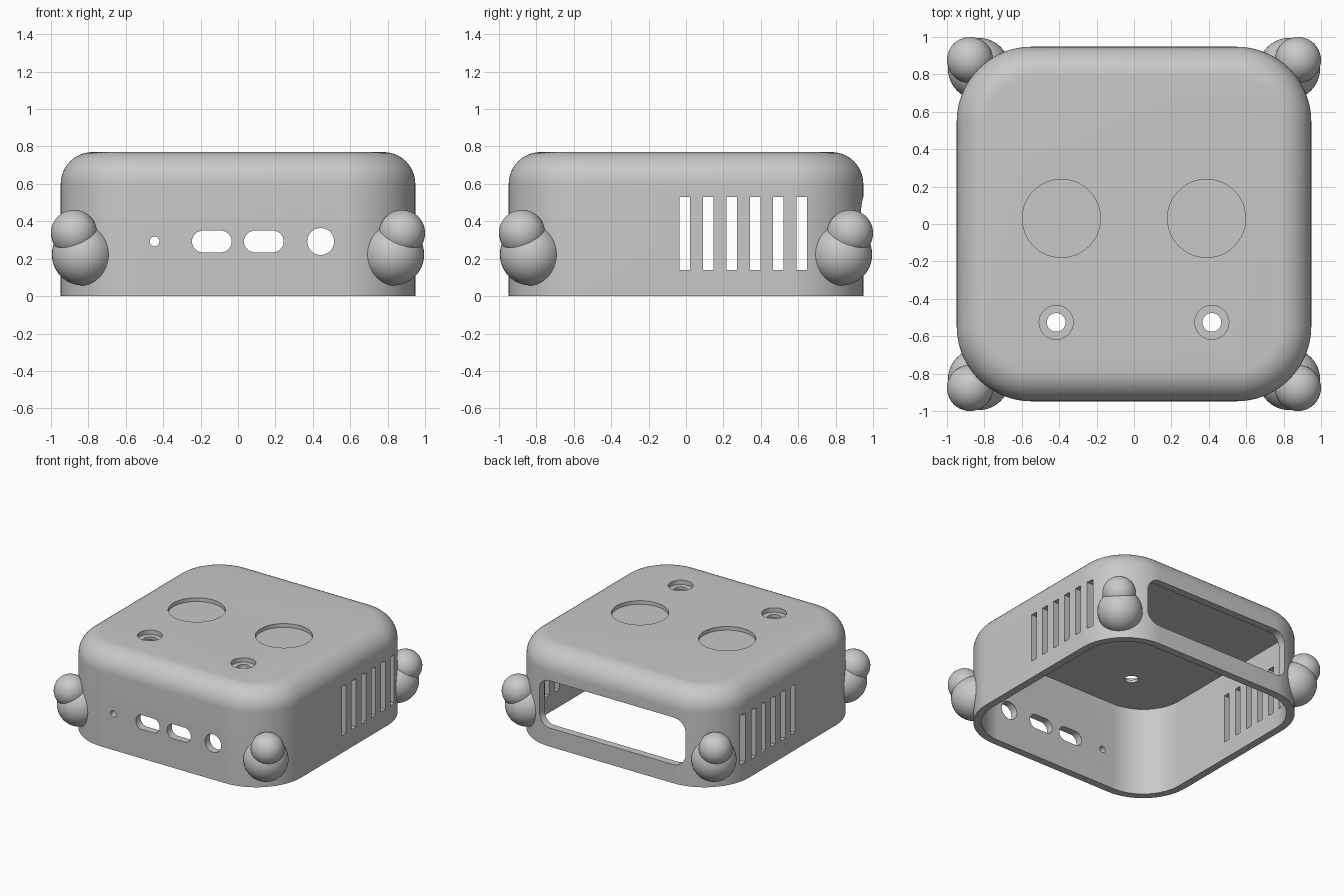
import bpy, bmesh, math

if "Cube" in bpy.data.objects:
    bpy.data.objects.remove(bpy.data.objects["Cube"])

grey = bpy.data.materials.new("matte grey")
grey.use_nodes = True
grey.diffuse_color = (0.58, 0.58, 0.58, 1)
grey.node_tree.nodes["Principled BSDF"].inputs["Base Color"].default_value = (0.58, 0.58, 0.58, 1)

HALF, CORNER, HEIGHT, FILLET, WALL, CEILING = 0.948, 0.4, 0.77, 0.17, 0.06, 0.712


def outline(w, h, r, steps=16):
    """Rounded rectangle of half sizes w, h and corner radius r."""
    pts = []
    for i, (sx, sy) in enumerate([(1, 1), (-1, 1), (-1, -1), (1, -1)]):
        for k in range(steps + 1):
            a = math.pi / 2 * (i + k / steps)
            pts.append((sx * (w - r) + r * math.cos(a), sy * (h - r) + r * math.sin(a)))
    return pts


def loft(name, rings):
    """Closed solid through a list of rings of 3D points."""
    bm = bmesh.new()
    loops = [[bm.verts.new(p) for p in ring] for ring in rings]
    n = len(loops[0])
    for a, b in zip(loops, loops[1:]):
        for i in range(n):
            j = (i + 1) % n
            bm.faces.new((a[i], a[j], b[j], b[i]))
    bm.faces.new(loops[0][::-1])
    bm.faces.new(loops[-1])
    bmesh.ops.remove_doubles(bm, verts=bm.verts, dist=1e-5)
    bmesh.ops.recalc_face_normals(bm, faces=bm.faces)
    mesh = bpy.data.meshes.new(name)
    bm.to_mesh(mesh)
    bm.free()
    mesh.materials.append(grey)
    obj = bpy.data.objects.new(name, mesh)
    bpy.context.collection.objects.link(obj)
    return obj


def prism(axis, centre, pts, lo, hi):
    """Cutter with a flat outline, running from lo to hi along an axis."""
    def place(u, v, t):
        u, v = u + centre[0], v + centre[1]
        return {"x": (t, u, v), "y": (u, t, v), "z": (u, v, t)}[axis]
    return loft("cutter", [[place(u, v, t) for u, v in pts] for t in (lo, hi)])


def boolean(obj, other, operation="DIFFERENCE", keep=False):
    mod = obj.modifiers.new("boolean", "BOOLEAN")
    mod.operation, mod.object, mod.solver = operation, other, "EXACT"
    bpy.context.view_layer.objects.active = obj
    bpy.ops.object.modifier_apply(modifier=mod.name)
    if not keep:
        bpy.data.objects.remove(other)


def smooth(obj):
    bpy.ops.object.select_all(action="DESELECT")
    obj.select_set(True)
    bpy.context.view_layer.objects.active = obj
    bpy.ops.object.shade_smooth_by_angle(angle=math.radians(30))


def circle(r):
    return outline(r, r, r, 12)


# Case: rounded square with a rolled top edge
levels = [(0, 0)]
for k in range(13):
    a = math.pi / 2 * k / 12
    levels.append((FILLET * (1 - math.cos(a)), HEIGHT - FILLET + FILLET * math.sin(a)))
case = loft("case", [[(x, y, z) for x, y in outline(HALF - d, HALF - d, CORNER - d)]
                     for d, z in levels])

# Hollow inside, open at the bottom
inner = HALF - WALL
cavity = prism("z", (0, 0), outline(inner, inner, CORNER - WALL), -0.2, CEILING)
boolean(case, cavity, keep=True)

# Back window
boolean(case, prism("y", (0, 0.34), outline(0.65, 0.19, 0.1), 0.6, 1.2))

# Side vents, each cut through both walls
for i in range(6):
    slot = [(-0.028, -0.195), (0.028, -0.195), (0.028, 0.195), (-0.028, 0.195)]
    boolean(case, prism("x", (-0.006 + 0.125 * i, 0.335), slot, -1.2, 1.2))

# Front ports
ports = [(-0.446, circle(0.026)), (-0.14, outline(0.106, 0.058, 0.058)),
         (0.138, outline(0.106, 0.058, 0.058)), (0.442, circle(0.072))]
for x, shape in ports:
    boolean(case, prism("y", (x, 0.292), shape, -1.2, -0.7))

# Top recesses and countersunk screw holes
for side in (-1, 1):
    boolean(case, prism("z", (0.388 * side, 0.03), circle(0.209), HEIGHT - 0.03, 1))
    boolean(case, prism("z", (0.416 * side, -0.526), circle(0.091), HEIGHT - 0.035, 1))
    boolean(case, prism("z", (0.416 * side, -0.526), circle(0.05), 0.5, 1))
smooth(case)


def ball(name, centre, radius):
    bpy.ops.mesh.primitive_uv_sphere_add(segments=40, ring_count=24, radius=radius, location=centre)
    obj = bpy.context.object
    obj.name = name
    obj.data.materials.append(grey)
    return obj


# Corner feet: a large ball with a small one on top, trimmed flush inside
for sx, side in ((-1, "right"), (1, "left")):
    for sy, end in ((-1, "front"), (1, "back")):
        foot = ball(f"{end}_{side}_corner_foot", (0.83 * sx, 0.83 * sy, 0.222), 0.165)
        boolean(foot, ball("toe", (0.877 * sx, 0.877 * sy, 0.338), 0.123), "UNION")
        boolean(foot, cavity, keep=True)
        smooth(foot)
bpy.data.objects.remove(cavity)
